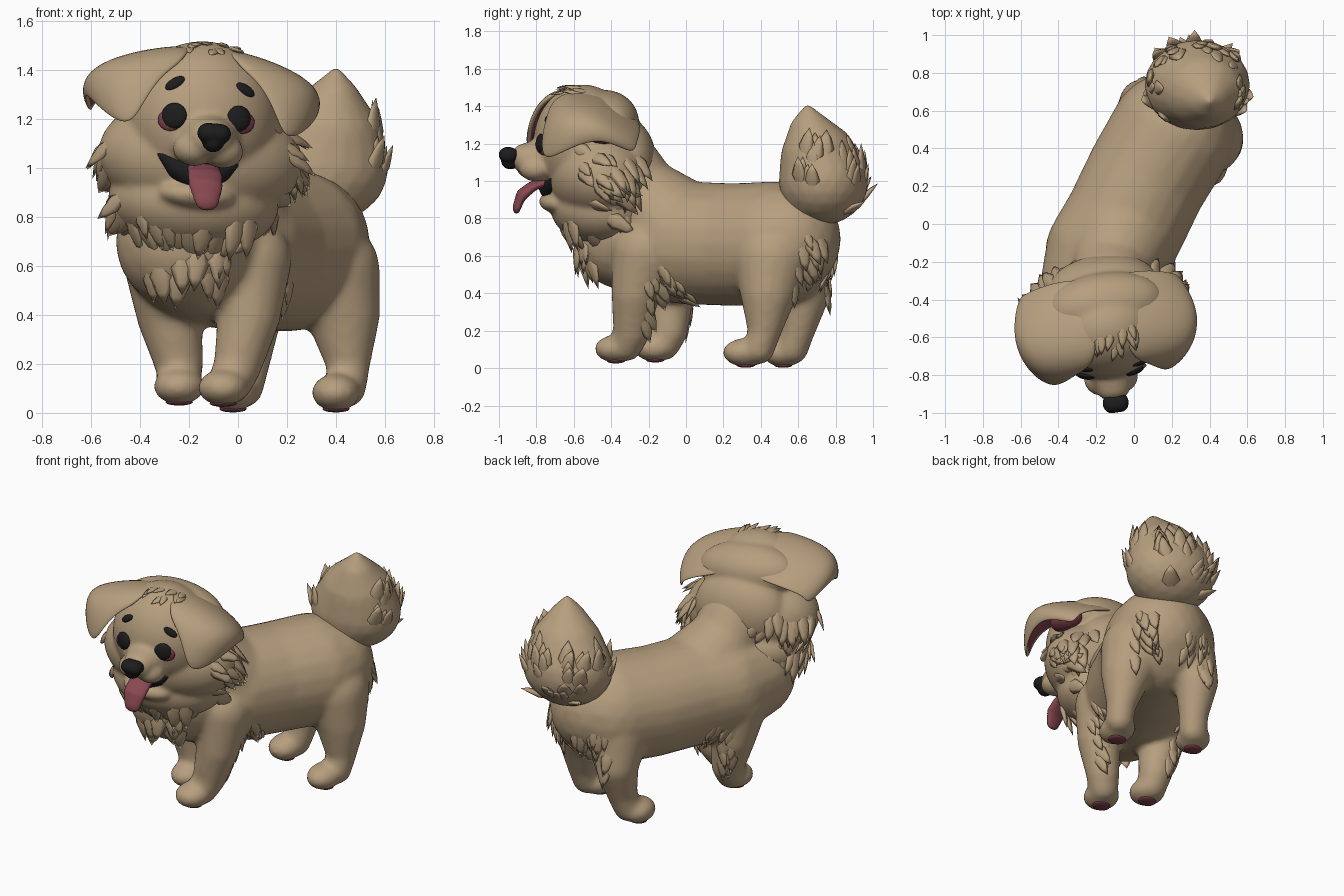
import bpy, bmesh, math, random
from mathutils import Vector, Matrix
from mathutils.bvhtree import BVHTree

random.seed(4)


def mat(name, rgb):
    m = bpy.data.materials.new(name)
    m.diffuse_color = (*rgb, 1)
    return m


FUR = mat("tan fur", (0.47, 0.345, 0.21))
BLACK = mat("black", (0.012, 0.012, 0.013))
TONGUE = mat("tongue pink", (0.25, 0.065, 0.082))
ROSE = mat("dark rose", (0.20, 0.05, 0.065))

# head frame: turned a little to its left and tilted
HEAD = Matrix.Translation((-0.15, -0.45, 1.1)) @ Matrix.Rotation(math.radians(8), 4, 'Z') \
    @ Matrix.Rotation(math.radians(5), 4, 'Y')
ID = Matrix.Identity(4)


def link(name, bm, *mats):
    me = bpy.data.meshes.new(name)
    bm.to_mesh(me)
    bm.free()
    ob = bpy.data.objects.new(name, me)
    bpy.context.collection.objects.link(ob)
    for m in mats:
        me.materials.append(m)
    me.shade_smooth()
    return ob


def blob(bm, p, frame=ID, sub=3):
    """Ellipsoid from (x, y, z, r) or (x, y, z, rx, ry, rz)."""
    r = p[3:] if len(p) == 6 else (p[3],) * 3
    m = frame @ Matrix.Translation(p[:3]) @ Matrix.Diagonal((*r, 1))
    bmesh.ops.create_icosphere(bm, subdivisions=sub, radius=1, matrix=m)


def chain(bm, pts, frame=ID, steps=7):
    """Swept limb: ellipsoids blended between key points."""
    pts = [p if len(p) == 6 else (*p[:3], p[3], p[3], p[3]) for p in pts]
    for a, b in zip(pts, pts[1:]):
        for i in range(steps + 1):
            t = i / steps
            blob(bm, tuple(u + (v - u) * t for u, v in zip(a, b)), frame)


def fuse(ob, voxel, smooth):
    """Melt overlapping blobs into one skin."""
    r = ob.modifiers.new("melt", 'REMESH')
    r.mode, r.voxel_size = 'VOXEL', voxel
    s = ob.modifiers.new("relax", 'SMOOTH')
    s.factor, s.iterations = 0.5, smooth
    mats = list(ob.data.materials)
    dg = bpy.context.evaluated_depsgraph_get()
    me = bpy.data.meshes.new_from_object(ob.evaluated_get(dg))
    ob.modifiers.clear()
    ob.data = me
    me.materials.clear()
    for m in mats:
        me.materials.append(m)
    me.shade_smooth()
    bm = bmesh.new()
    bm.from_mesh(me)
    tree = BVHTree.FromBMesh(bm)
    bm.free()
    return tree


def tuft(bm, p, n, d, length, width):
    """Flattened pointed lock, sunk at the root and lifting at the tip."""
    side = d.cross(n).normalized()
    rings = []
    for t, w in ((0, 0.6), (0.35, 1), (0.7, 0.6)):
        c = p + n * (length * 0.12 * t - width * 0.35) + d * length * t
        rings.append([bm.verts.new(c + side * math.cos(a) * w * width + n * math.sin(a) * w * width * 0.4)
                      for a in (k * math.tau / 6 for k in range(6))])
    tip = bm.verts.new(p + d * length + n * length * 0.03)
    for a, b in zip(rings, rings[1:]):
        for k in range(6):
            bm.faces.new((a[k], a[k - 1], b[k - 1], b[k]))
    for k in range(6):
        bm.faces.new((rings[-1][k], rings[-1][k - 1], tip))


def scatter(bm, tree, n, lo, hi, flow, length, width):
    for _ in range(n):
        q = Vector([random.uniform(a, b) for a, b in zip(lo, hi)])
        p, nor, *_ = tree.find_nearest(q)
        f = Vector(flow(p) if callable(flow) else flow)
        f += Vector([random.uniform(-0.15, 0.15) for _ in range(3)])
        d = f - nor * f.dot(nor)
        if d.length > 0.15:
            k = random.uniform(0.75, 1.25)
            tuft(bm, p, nor, d.normalized(), length * k, width * k)


# body with neck and four legs
FEET = [(-0.06, -0.375, 0.103, 0.105, 0.115, 0.075), (-0.24, -0.165, 0.108, 0.105, 0.115, 0.075),
        (0.40, 0.32, 0.083, 0.10, 0.125, 0.078), (-0.02, 0.52, 0.083, 0.10, 0.115, 0.078)]
LEGS = [
    [(0.04, -0.22, 0.62, 0.18), (0.045, -0.27, 0.4, 0.13), (0.0, -0.29, 0.2, 0.1), (-0.03, -0.32, 0.125, 0.09)],
    [(-0.30, -0.13, 0.62, 0.17), (-0.28, -0.09, 0.4, 0.135), (-0.24, -0.09, 0.2, 0.1), (-0.24, -0.12, 0.13, 0.09)],
    [(0.37, 0.46, 0.58, 0.21), (0.43, 0.44, 0.40, 0.15), (0.45, 0.42, 0.2, 0.09), (0.44, 0.39, 0.105, 0.085)],
    [(0.09, 0.57, 0.58, 0.19), (0.05, 0.64, 0.40, 0.13), (0.04, 0.60, 0.2, 0.09), (0.02, 0.57, 0.105, 0.085)]]
bm = bmesh.new()
chain(bm, [(-0.22, -0.33, 0.70, 0.28), (-0.15, -0.15, 0.68, 0.32), (-0.05, 0, 0.67, 0.33),
           (0.07, 0.25, 0.66, 0.33), (0.2, 0.47, 0.665, 0.335), (0.25, 0.54, 0.69, 0.29)])
chain(bm, [(-0.13, -0.34, 1.05, 0.22), (-0.12, -0.24, 0.92, 0.215), (-0.05, -0.03, 0.71, 0.3)])
for leg, foot in zip(LEGS, FEET):
    chain(bm, leg)
    blob(bm, foot)
body = link("body", bm, FUR)
body_tree = fuse(body, 0.017, 9)

# tail plume
bm = bmesh.new()
chain(bm, [(0.32, 0.67, 0.92, 0.20, 0.16, 0.16), (0.335, 0.735, 1.0, 0.28, 0.24, 0.235),
           (0.36, 0.71, 1.12, 0.225, 0.205, 0.2),
           (0.39, 0.665, 1.26, 0.115), (0.40, 0.65, 1.39, 0.02)], steps=10)
tail = link("tail", bm, FUR)
tail_tree = fuse(tail, 0.014, 5)

# head: skull, helmet under the ears, cheek ruff, bib, nape, jaw, muzzle
bm = bmesh.new()
for p in [(-0.02, -0.10, 0.10, 0.31, 0.265, 0.315), (-0.02, 0.02, 0.22, 0.32, 0.175, 0.165),
          (0, -0.02, -0.06, 0.42, 0.28, 0.26), (-0.01, 0.01, -0.24, 0.35, 0.28, 0.21),
          (0, 0.11, 0.0, 0.30, 0.18, 0.25), (-0.03, -0.23, -0.215, 0.16, 0.1, 0.06),
          (0.04, -0.36, -0.03, 0.085, 0.09, 0.07), (-0.08, -0.36, -0.03, 0.085, 0.09, 0.07)]:
    blob(bm, p, HEAD, 4)
chain(bm, [(-0.01, -0.22, 0.04, 0.16, 0.12, 0.12), (-0.02, -0.41, 0.02, 0.095, 0.08, 0.08)], HEAD)
head = link("head", bm, FUR)
head_tree = fuse(head, 0.014, 6)

# open mouth, tongue, nose
bm = bmesh.new()
chain(bm, [(-0.195, -0.25, -0.06, 0.024), (-0.13, -0.25, -0.11, 0.04, 0.06, 0.05),
           (-0.035, -0.25, -0.135, 0.075, 0.085, 0.075),
           (0.06, -0.25, -0.11, 0.04, 0.06, 0.05), (0.125, -0.265, -0.06, 0.024)], HEAD)
fuse(link("mouth", bm, BLACK), 0.01, 4)
bm = bmesh.new()
chain(bm, [(-0.025, -0.29, -0.10, 0.07, 0.03, 0.025), (-0.025, -0.37, -0.13, 0.075, 0.03, 0.025),
           (-0.025, -0.43, -0.18, 0.072, 0.025, 0.035), (-0.02, -0.455, -0.245, 0.05, 0.02, 0.035)], HEAD)
fuse(link("tongue", bm, TONGUE), 0.01, 4)
bm = bmesh.new()
chain(bm, [(-0.045, -0.5, 0.038, 0.045, 0.052, 0.042), (0.005, -0.5, 0.038, 0.045, 0.052, 0.042)], HEAD)
blob(bm, (-0.02, -0.49, 0.005, 0.045, 0.052, 0.045), HEAD)
fuse(link("nose", bm, BLACK), 0.009, 3)


# eyes, eyelids and brows, laid on the face surface
def on_face(name, m, x, z, rx, rz, depth, tilt=0):
    p, n, *_ = head_tree.ray_cast(Vector((x, -2, z)), Vector((0, 1, 0)))
    n = (n + Vector((0, -0.3, 0))).normalized()
    frame = Matrix.Translation(p) @ n.to_track_quat('-Y', 'Z').to_matrix().to_4x4() \
        @ Matrix.Rotation(math.radians(tilt), 4, 'Y')
    b = bmesh.new()
    blob(b, (0, 0, 0, rx, depth, rz), frame)
    link(name, b, m)


for s, ex, ez, bx, bz in ((-1, -0.26, 1.212, -0.257, 1.345), (1, 0.003, 1.2, 0.03, 1.318)):
    tag = "left" if s < 0 else "right"
    on_face(tag + "_eye", BLACK, ex, ez, 0.053, 0.053, 0.022)
    on_face(tag + "_eyelid", ROSE, ex + s * 0.016, ez - 0.017, 0.053, 0.045, 0.014)
    on_face(tag + "_brow", BLACK, bx, bz, 0.045, 0.022, 0.012, s * 32)

# folded ears: control sheet, thickened and subdivided, rose inside
SHEET = [[(0.12, -0.30, 0.33), (0.08, -0.22, 0.40), (0.03, 0.00, 0.40), (0.02, 0.19, 0.27)],
         [(0.20, -0.34, 0.27), (0.26, -0.25, 0.375), (0.27, -0.02, 0.36), (0.26, 0.20, 0.215)],
         [(0.27, -0.38, 0.15), (0.44, -0.30, 0.285), (0.52, -0.10, 0.285), (0.43, 0.15, 0.14)],
         [(0.33, -0.38, 0.02), (0.45, -0.27, 0.09), (0.51, -0.07, 0.18), (0.43, 0.13, 0.06)]]
for s in (-1, 1):
    tag = "left_" if s < 0 else "right_"
    bm = bmesh.new()
    g = [[bm.verts.new(HEAD @ Vector((s * x - 0.028, y, z))) for x, y, z in row] for row in SHEET]
    for i in range(3):
        for j in range(3):
            f = [g[i][j], g[i + 1][j], g[i + 1][j + 1], g[i][j + 1]]
            bm.faces.new(f if s > 0 else f[::-1])
    ear = link(tag + "ear", bm, FUR, ROSE)
    so = ear.modifiers.new("thickness", 'SOLIDIFY')
    so.thickness, so.offset, so.material_offset = 0.035, -1, 1
    su = ear.modifiers.new("round", 'SUBSURF')
    su.levels = su.render_levels = 3
    bm = bmesh.new()
    blob(bm, (s * 0.31 - 0.02, -0.03, 0.185, 0.08, 0.11, 0.06), HEAD)
    link(tag + "inner_ear", bm, ROSE)

# paw pads
for k, (x, y, z, rx, ry, rz) in enumerate(FEET):
    bm = bmesh.new()
    blob(bm, (x, y, z - rz + 0.011, 0.056, 0.05, 0.014))
    link("paw_pad_%d" % (k + 1), bm, ROSE)

# fur locks
bm = bmesh.new()
out = lambda p: ((p.x + 0.15) * 1.3, 0.45, -0.5)
scatter(bm, head_tree, 40, (-0.75, -0.65, 0.75), (-0.45, -0.2, 1.2), out, 0.17, 0.04)
scatter(bm, head_tree, 40, (0.15, -0.65, 0.75), (0.45, -0.2, 1.2), out, 0.17, 0.04)
scatter(bm, head_tree, 28, (-0.5, -0.8, 0.6), (0.2, -0.55, 0.8),
        lambda p: (-(p.x + 0.16) * 1.2, 0.2, -1), 0.16, 0.04)
scatter(bm, head_tree, 22, (-0.5, -0.25, 0.75), (0.25, -0.1, 1.1), (0.1, 0.5, -0.7), 0.14, 0.04)
scatter(bm, head_tree, 14, (-0.32, -0.7, 1.5), (0.05, -0.5, 1.6),
        lambda p: ((p.x + 0.13) * 2, -0.5, 0.4), 0.11, 0.026)
link("ruff_and_crown_fur", bm, FUR)
bm = bmesh.new()
scatter(bm, body_tree, 10, (-0.4, -0.7, 0.52), (0.05, -0.5, 0.7), (0, 0.2, -1), 0.16, 0.045)
scatter(bm, body_tree, 24, (0.08, -0.2, 0.22), (0.28, -0.06, 0.62), (0.1, 0.4, -0.9), 0.14, 0.034)
scatter(bm, body_tree, 20, (-0.42, 0.05, 0.24), (-0.25, 0.15, 0.58), (-0.1, 0.4, -0.9), 0.14, 0.034)
scatter(bm, body_tree, 18, (0.42, 0.6, 0.42), (0.6, 0.75, 0.72), (0.1, 0.3, -0.9), 0.14, 0.036)
scatter(bm, body_tree, 18, (-0.02, 0.75, 0.42), (0.25, 0.9, 0.66), (0, 0.3, -0.9), 0.14, 0.036)
link("leg_and_chest_fur", bm, FUR)
bm = bmesh.new()
scatter(bm, tail_tree, 26, (0.05, 0.8, 0.85), (0.62, 1.05, 1.15),
        lambda p: ((p.x - 0.33) * 1.2, 0.1, 0.8), 0.15, 0.045)
scatter(bm, tail_tree, 9, (0.5, 0.55, 0.9), (0.65, 0.8, 1.15), (0.1, 0.1, 0.9), 0.14, 0.042)
scatter(bm, tail_tree, 7, (0.05, 0.55, 0.95), (0.2, 0.8, 1.15), (0, 0.1, 0.9), 0.14, 0.042)
link("tail_fur", bm, FUR)
